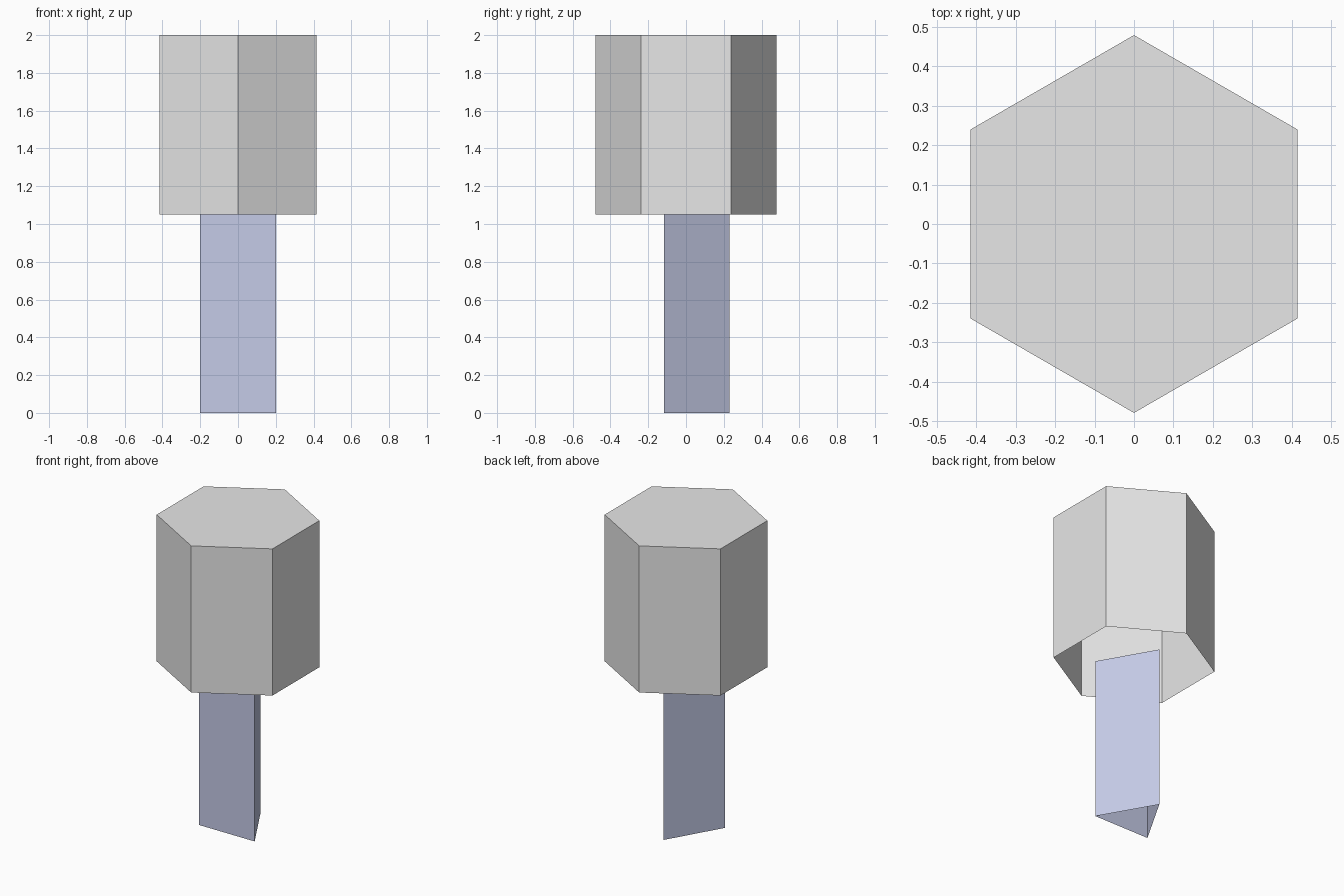
import bpy, bmesh, math

if "Cube" in bpy.data.objects:
    bpy.data.objects.remove(bpy.data.objects["Cube"])


def material(name, rgb):
    m = bpy.data.materials.new(name)
    m.diffuse_color = (*rgb, 1.0)
    m.use_nodes = True
    m.node_tree.nodes["Principled BSDF"].inputs["Base Color"].default_value = m.diffuse_color
    return m


def prism(name, sides, radius, z0, z1, mat, top_cap):
    """Upright prism with one corner on +y, open at the bottom."""
    bm = bmesh.new()
    rings = []
    for z in (z0, z1):
        ring = []
        for i in range(sides):
            a = math.pi / 2 + math.tau * i / sides
            ring.append(bm.verts.new((radius * math.cos(a), radius * math.sin(a), z)))
        rings.append(ring)
    low, high = rings
    for i in range(sides):
        j = (i + 1) % sides
        bm.faces.new((low[i], low[j], high[j], high[i]))
    if top_cap:
        bm.faces.new(high)
    mesh = bpy.data.meshes.new(name)
    bm.to_mesh(mesh)
    bm.free()
    mesh.materials.append(mat)
    obj = bpy.data.objects.new(name, mesh)
    bpy.context.collection.objects.link(obj)
    return obj


light_grey = material("light grey", (0.8, 0.8, 0.8))
pale_blue = material("pale blue", (0.59, 0.63, 0.85))

# Hollow six-sided head, closed on top and open below
prism("head", 6, 0.479, 1.05, 2.0, light_grey, True)
# Hollow three-sided stem, open at both ends
prism("stem", 3, 0.231, 0.0, 1.05, pale_blue, False)
